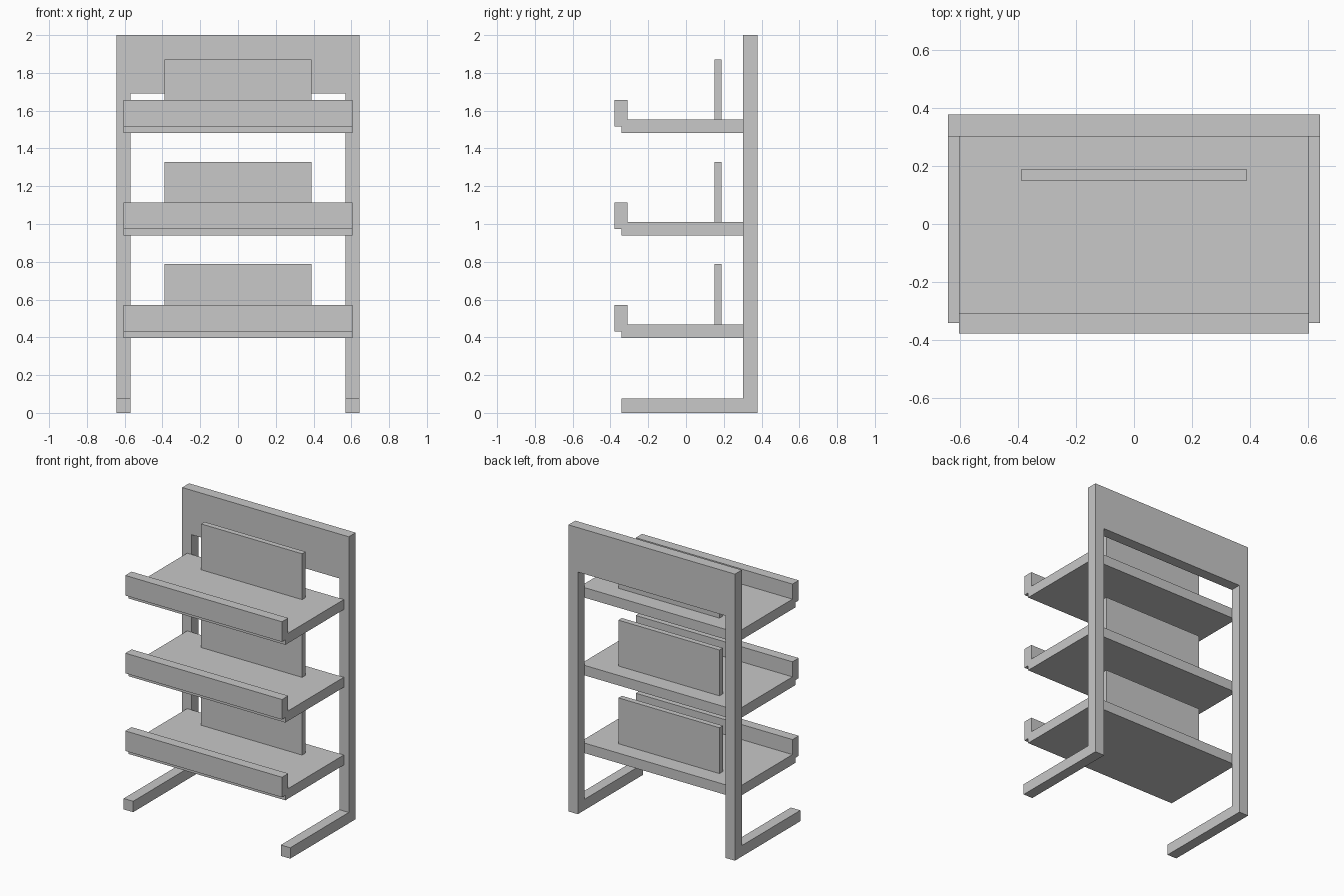
import bpy
import bmesh
from mathutils import Vector

cube = bpy.data.objects.get("Cube")
if cube:
    bpy.data.objects.remove(cube, do_unlink=True)

grey = bpy.data.materials.new("plain_grey")
grey.use_nodes = True
COLOUR = (0.58, 0.58, 0.58, 1)
grey.diffuse_color = COLOUR
grey.node_tree.nodes["Principled BSDF"].inputs["Base Color"].default_value = COLOUR


def prism(name, outline, sweep):
    """Extrude a closed outline of 3D points along a vector."""
    bm = bmesh.new()
    face = bm.faces.new([bm.verts.new(p) for p in outline])
    result = bmesh.ops.extrude_face_region(bm, geom=[face], use_keep_orig=True)
    moved = [v for v in result["geom"] if isinstance(v, bmesh.types.BMVert)]
    bmesh.ops.translate(bm, verts=moved, vec=Vector(sweep))
    bmesh.ops.recalc_face_normals(bm, faces=bm.faces[:])
    mesh = bpy.data.meshes.new(name)
    bm.to_mesh(mesh)
    bm.free()
    mesh.materials.append(grey)
    obj = bpy.data.objects.new(name, mesh)
    bpy.context.collection.objects.link(obj)
    return obj


def side_prism(name, profile, x0, x1):
    """Extrude a (y, z) profile across the width."""
    return prism(name, [(x0, y, z) for y, z in profile], (x1 - x0, 0, 0))


def rectangle(y0, y1, z0, z1):
    return [(y0, z0), (y1, z0), (y1, z1), (y0, z1)]


OUTER, INNER = 0.643, 0.57      # frame half widths
BACK, FACE = 0.379, 0.303       # frame rear and front planes
FRONT = -0.342                  # front of feet and shelf boards
HEIGHT, HEADER = 2.0, 1.69

# Back frame: two posts joined by a deep header board
arch = [(-OUTER, 0), (-INNER, 0), (-INNER, HEADER), (INNER, HEADER),
        (INNER, 0), (OUTER, 0), (OUTER, HEIGHT), (-OUTER, HEIGHT)]
prism("back_frame", [(x, FACE, z) for x, z in arch], (0, BACK - FACE, 0))

# Feet running forward from the posts
for side, sign in (("left", 1), ("right", -1)):
    side_prism(side + "_foot", rectangle(FRONT, FACE, 0, 0.076),
               sign * INNER, sign * OUTER)

# Shelves with a raised front lip, each carrying an upright panel
for i, level in enumerate(("lower", "middle", "upper")):
    z = 0.397 + i * 0.5425
    top = z + 0.07
    lip_back = -0.31
    shelf = [(FRONT, z), (FACE, z), (FACE, top), (lip_back, top),
             (lip_back, z + 0.175), (-BACK, z + 0.175),
             (-BACK, z + 0.035), (FRONT, z + 0.035)]
    side_prism(level + "_shelf", shelf, -0.605, 0.605)
    side_prism(level + "_upright_panel", rectangle(0.15, 0.188, top, z + 0.39),
               -0.39, 0.39)
